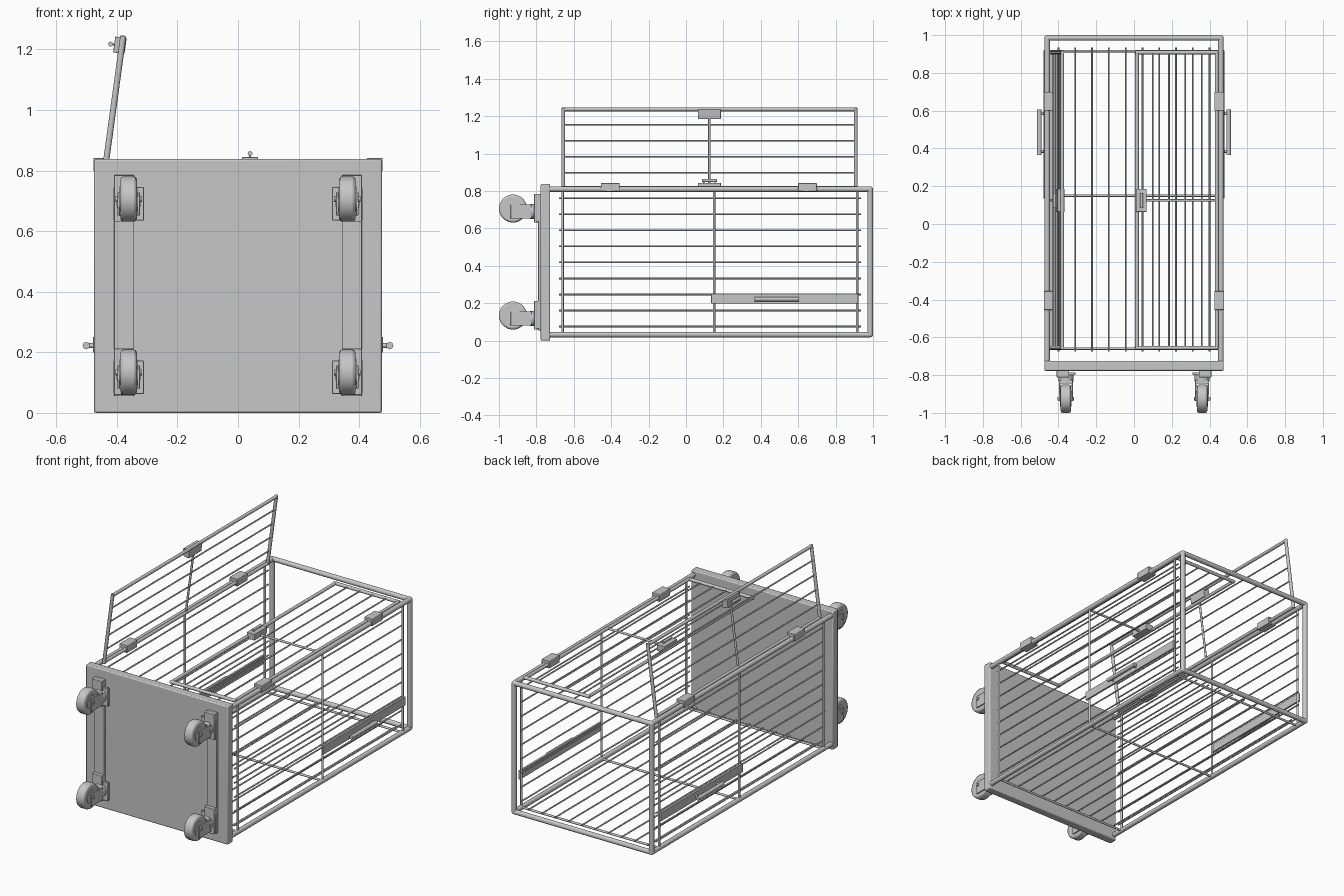
import bpy, bmesh, math
from mathutils import Vector, Matrix

cube = bpy.data.objects.get("Cube")
if cube:
    bpy.data.objects.remove(cube, do_unlink=True)


def material(name, value):
    m = bpy.data.materials.new(name)
    m.use_nodes = True
    color = (value, value, value, 1)
    m.diffuse_color = color
    m.node_tree.nodes["Principled BSDF"].inputs["Base Color"].default_value = color
    return m


STEEL = material("grey steel", 0.57)


def finish(name, bm, bevel=0):
    mesh = bpy.data.meshes.new(name)
    bm.to_mesh(mesh)
    bm.free()
    mesh.materials.append(STEEL)
    ob = bpy.data.objects.new(name, mesh)
    bpy.context.collection.objects.link(ob)
    if bevel:
        mod = ob.modifiers.new("Bevel", "BEVEL")
        mod.width, mod.segments = bevel, 2
        mod.limit_method = "ANGLE"
    bpy.ops.object.select_all(action="DESELECT")
    ob.select_set(True)
    bpy.context.view_layer.objects.active = ob
    bpy.ops.object.shade_smooth_by_angle(angle=math.radians(40))
    return ob


def add_rod(bm, a, b, r, sides=12):
    a, b = Vector(a), Vector(b)
    d = b - a
    m = Matrix.Translation((a + b) / 2) @ d.to_track_quat("Z", "Y").to_matrix().to_4x4()
    bmesh.ops.create_cone(bm, cap_ends=True, segments=sides, radius1=r, radius2=r,
                          depth=d.length, matrix=m)


def rods(name, items, frame=Matrix(), sides=12):
    bm = bmesh.new()
    for a, b, r in items:
        add_rod(bm, frame @ Vector(a), frame @ Vector(b), r, sides)
    return finish(name, bm)


def box(name, lo, hi, frame=Matrix(), bevel=0.002):
    lo, hi = Vector(lo), Vector(hi)
    bm = bmesh.new()
    m = frame @ Matrix.Translation((lo + hi) / 2) @ Matrix.Diagonal((*(hi - lo), 1))
    bmesh.ops.create_cube(bm, size=1, matrix=m)
    bmesh.ops.recalc_face_normals(bm, faces=bm.faces)
    return finish(name, bm, bevel)


def sided(name, s):
    return ("left_" if s > 0 else "right_") + name


# Base plate and the main tube frame
box("base_plate", (-0.475, -0.777, 0), (0.475, -0.726, 0.838), bevel=0.006)
X, LOW, HIGH, END = 0.46, 0.032, 0.81, 0.985
R = 0.0145
tubes = [((s * X, -0.73, z), (s * X, END, z), R) for s in (-1, 1) for z in (LOW, HIGH)]
tubes += [((-X, END, z), (X, END, z), R) for z in (LOW, HIGH)]
tubes += [((s * X, END, LOW), (s * X, END, HIGH), R) for s in (-1, 1)]
rods("tube_frame", tubes, sides=16)
bm = bmesh.new()
for s in (-1, 1):
    for z in (LOW, HIGH):
        bmesh.ops.create_uvsphere(bm, u_segments=16, v_segments=8, radius=R,
                                  matrix=Matrix.Translation((s * X, END, z)))
finish("frame_corners", bm)

# Wire panels: floor and two sides
CROSS = (-0.66, 0.15, 0.915)
floor = [((x, -0.675, 0.041), (x, 0.935, 0.041), 0.0045)
         for x in [-0.4 + 0.0889 * i for i in range(10)]]
floor += [((-X, y, 0.032), (X, y, 0.032), 0.0065) for y in CROSS]
rods("floor_wires", floor)
for s in (-1, 1):
    wires = [((s * 0.452, -0.68, z), (s * 0.452, 0.935, z), 0.0045)
             for z in [0.075 + 0.0858 * i for i in range(9)]]
    wires += [((s * 0.461, y, LOW), (s * 0.461, y, HIGH), 0.0065) for y in CROSS]
    rods(sided("side_wires", s), wires)

    # Side plate with grab handle
    box(sided("side_plate", s), (s * 0.472 - 0.006, 0.135, 0.199),
        (s * 0.472 + 0.006, 0.92, 0.251), bevel=0.001)
    rods(sided("grab_handle", s),
         [((s * 0.501, 0.365, 0.222), (s * 0.501, 0.605, 0.222), 0.012)] +
         [((s * 0.47, y, 0.222), (s * 0.501, y, 0.222), 0.008) for y in (0.385, 0.585)])

    # Hinge blocks wrapped around the top tubes
    for n, y in (("front", -0.405), ("back", 0.65)):
        box(sided(n + "_hinge", s), (s * 0.451 - 0.026, y - 0.05, 0.797),
            (s * 0.451 + 0.026, y + 0.05, 0.842), bevel=0.003)


# Wire door: local x runs from hinge to free edge, z points outward
def door(name, frame):
    w, y0, y1, mid = 0.422, -0.656, 0.908, 0.125
    parts = [((x, y0, 0), (x, y1, 0), 0.01) for x in (0, w)]
    parts += [((-0.008, y, 0), (w + 0.008, y, 0), 0.01) for y in (y0, y1)]
    parts += [((0.08 + 0.0865 * i, y0, 0), (0.08 + 0.0865 * i, y1, 0), 0.0045)
              for i in range(4)]
    parts.append(((0, mid, 0), (w, mid, 0), 0.0065))
    rods(name, parts, frame)
    box(name + "_latch_block", (0.372, mid - 0.061, -0.012), (w + 0.003, mid + 0.061, 0.026),
        frame)
    rods(name + "_latch_pull",
         [((0.398, mid - 0.04, 0.038), (0.398, mid + 0.04, 0.038), 0.008)] +
         [((0.398, y, 0.02), (0.398, y, 0.038), 0.003) for y in (mid - 0.03, mid + 0.03)],
        frame)


door("closed_door", Matrix.Translation((0.438, 0, 0.818)) @ Matrix.Diagonal((-1, 1, 1, 1)))
door("open_door", Matrix.Translation((-0.437, 0, 0.818)) @
     Matrix.Rotation(-math.radians(82.2), 4, "Y"))

# Casters on mounting strips
for s in (-1, 1):
    box(sided("mounting_strip", s), (s * 0.376 - 0.033, -0.79, 0.055),
        (s * 0.376 + 0.033, -0.77, 0.785))
    for n, z in (("upper", 0.706), ("lower", 0.134)):
        label = sided(n + "_", s)
        x, y = s * 0.361, -0.925
        fz = z - 0.016
        box(label + "mount_block", (s * 0.376 - 0.033, -0.812, z - 0.075),
            (s * 0.376 + 0.033, -0.785, z + 0.078))
        box(label + "mount_plate", (x - 0.05, -0.8, fz - 0.055), (x + 0.05, -0.785, fz + 0.055))
        rods(label + "swivel", [((x, -0.8, fz), (x, -0.835, fz), 0.04)], sides=24)
        box(label + "fork_bridge", (x - 0.036, -0.845, fz - 0.038),
            (x + 0.036, -0.825, fz + 0.038))
        for side in (-1, 1):
            cx = x + side * 0.033
            box(label + "fork_arm", (cx - 0.004, -0.938, fz - 0.038),
                (cx + 0.004, -0.83, fz + 0.038))
        rods(label + "axle", [((x - 0.044, y, z), (x + 0.044, y, z), 0.01),
                              ((x - 0.03, y, z), (x + 0.03, y, z), 0.042)], sides=24)
        bm = bmesh.new()
        add_rod(bm, (x - 0.027, y, z), (x + 0.027, y, z), 0.075, 36)
        finish(label + "wheel", bm, 0.01)
